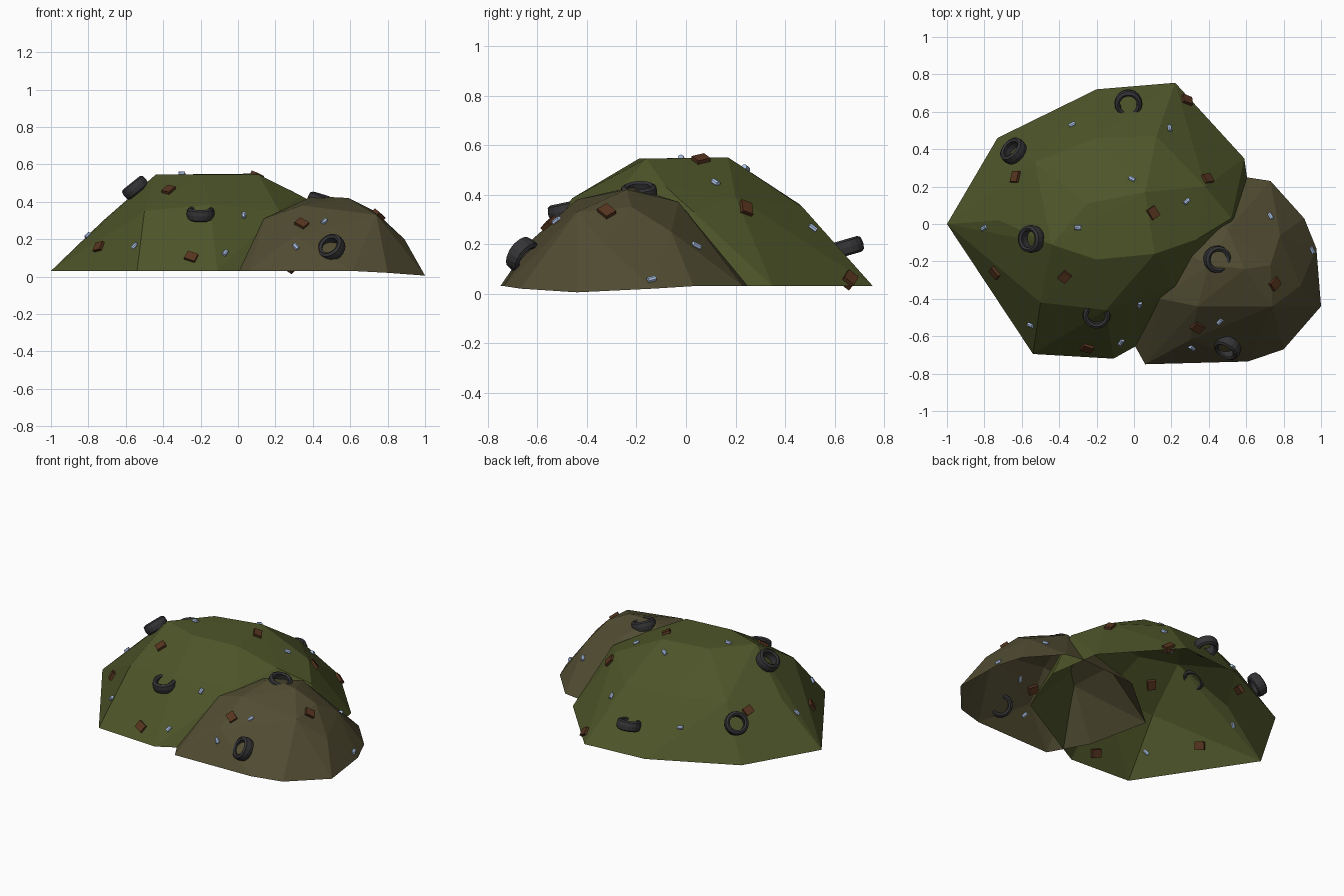
import bpy, bmesh, random
from mathutils import Vector, Matrix
from mathutils.bvhtree import BVHTree

if "Cube" in bpy.data.objects:
    bpy.data.objects.remove(bpy.data.objects["Cube"])

random.seed(4)


def material(name, rgb):
    m = bpy.data.materials.new(name)
    m.diffuse_color = (*rgb, 1)
    m.use_nodes = True
    m.node_tree.nodes["Principled BSDF"].inputs["Base Color"].default_value = m.diffuse_color
    return m


MOSS = material("moss", (0.075, 0.09, 0.022))
DIRT = material("dirt", (0.082, 0.072, 0.032))
RUBBER = material("rubber", (0.035, 0.035, 0.038))
CLAY = material("clay", (0.095, 0.035, 0.014))
TIN = material("tin", (0.45, 0.58, 0.85))


def make_object(name, bm, mat):
    bmesh.ops.recalc_face_normals(bm, faces=bm.faces)
    mesh = bpy.data.meshes.new(name)
    bm.to_mesh(mesh)
    mesh.materials.append(mat)
    ob = bpy.data.objects.new(name, mesh)
    bpy.context.collection.objects.link(ob)
    return ob


# Heaps: faceted hull over a few contour points, open underneath
def heap(name, points, mat):
    bm = bmesh.new()
    for p in points:
        bm.verts.new(p)
    bmesh.ops.convex_hull(bm, input=bm.verts)
    bm.normal_update()
    under = [f for f in bm.faces if f.normal.z < -0.5]
    bmesh.ops.delete(bm, geom=under, context='FACES')
    bmesh.ops.delete(bm, geom=[v for v in bm.verts if not v.link_faces], context='VERTS')
    tree = BVHTree.FromBMesh(bm)
    mesh = bpy.data.meshes.new(name)
    bm.to_mesh(mesh)
    mesh.materials.append(mat)
    bpy.context.collection.objects.link(bpy.data.objects.new(name, mesh))
    return tree


base = [(-1, 0), (-.73, .46), (-.2, .72), (.22, .755), (.59, .35),
        (.64, 0), (.5, -.38), (-.11, -.72), (-.54, -.695)]
main_pts = [(x, y, .03) for x, y in base] + [
    (-.72, .02, .30), (-.53, .33, .35), (-.2, .46, .36), (.12, .47, .35),
    (.38, .2, .39), (.52, .03, .33), (.34, -.08, .43), (.22, -.33, .35),
    (-.15, -.46, .385), (-.5, -.42, .35),
    (-.44, -.11, .545), (-.25, .11, .545), (.06, .17, .55), (.11, -.16, .545), (-.2, -.19, .545)]
small_pts = [
    (.06, -.75, .03), (.61, -.735, .03), (.8, -.67, .02), (1, -.44, .005),
    (.975, -.13, .02), (.91, .03, .03), (.73, .23, .03), (.6, .25, .03),
    (.2, .22, .03), (-.17, -.09, .03), (-.08, -.5, .03),
    (.3, -.62, .22), (.74, -.44, .33), (.89, -.33, .2), (.78, -.06, .25),
    (.14, -.4, .31), (.13, -.08, .3), (.34, -.44, .38),
    (.4, -.22, .43), (.59, -.24, .42), (.5, -.03, .37), (.73, -.22, .35)]
trees = [heap("main_heap", main_pts, MOSS), heap("small_heap", small_pts, DIRT)]


# Drop a point onto the highest heap surface
def surface(x, y):
    hits = [t.ray_cast(Vector((x, y, 2)), Vector((0, 0, -1))) for t in trees]
    hits = [h for h in hits if h[0] is not None]
    if not hits:
        return Vector((x, y, .04)), Vector((x, y, .5)).normalized()
    co, n = max(hits, key=lambda h: h[0].z)[:2]
    return co, n if n.z > 0 else -n


def orient(ob, co, axis, spin=0.0):
    turn = Vector(axis).to_track_quat('Z', 'Y').to_matrix().to_4x4()
    ob.matrix_world = Matrix.Translation(co) @ turn @ Matrix.Rotation(spin, 4, 'Z')


# Tyres: lathed rounded section, wide tread and open hub
section = [(.046, -.026), (.058, -.033), (.071, -.025), (.075, 0),
           (.071, .025), (.058, .033), (.046, .026), (.05, 0)]


def tyre(co, axis):
    bm = bmesh.new()
    vs = [bm.verts.new((r, 0, z)) for r, z in section]
    es = [bm.edges.new((vs[i], vs[(i + 1) % len(vs)])) for i in range(len(vs))]
    bmesh.ops.spin(bm, geom=vs + es, cent=(0, 0, 0), axis=(0, 0, 1),
                   angle=6.2831853, steps=18)
    bmesh.ops.remove_doubles(bm, verts=bm.verts, dist=1e-4)
    orient(make_object("tyre", bm, RUBBER), co, axis)


for co, axis in [
        ((-.55, -.08, .475), (-.62, 0, .78)), ((-.645, .39, .26), (-.62, .55, .56)),
        ((-.03, .645, .185), (0, -.28, .96)), ((-.2, -.485, .335), (0, -.2, .98)),
        ((.5, -.66, .155), (-.45, -.7, .5)), ((.445, -.19, .405), (.3, -.05, .95))]:
    tyre(co, axis)

# Bricks half sunk into the slopes
for x, y in [(.28, .66), (-.63, .25), (.39, .24), (.1, .06), (-.74, -.26),
             (-.37, -.28), (-.25, -.66), (.34, -.55), (.75, -.32)]:
    bm = bmesh.new()
    bmesh.ops.create_cube(bm, size=1)
    bmesh.ops.scale(bm, vec=(.06, .05, .04), verts=bm.verts)
    co, n = surface(x, y)
    orient(make_object("brick", bm, CLAY), co - n * .004, n, random.uniform(0, 3))

# Small tins lying on the slopes
for x, y in [(.19, .51), (-.33, .53), (-.01, .24), (.28, .12), (-.8, -.02),
             (-.3, -.02), (.03, -.43), (-.55, -.54), (-.07, -.63), (.46, -.52),
             (.31, -.66), (.73, .04), (.95, -.14)]:
    bm = bmesh.new()
    bmesh.ops.create_cone(bm, cap_ends=True, segments=8, radius1=.012, radius2=.012,
                          depth=.035, matrix=Matrix.Rotation(1.5708, 4, 'X'))
    co, n = surface(x, y)
    orient(make_object("tin", bm, TIN), co + n * .003, n, random.uniform(0, 3))
